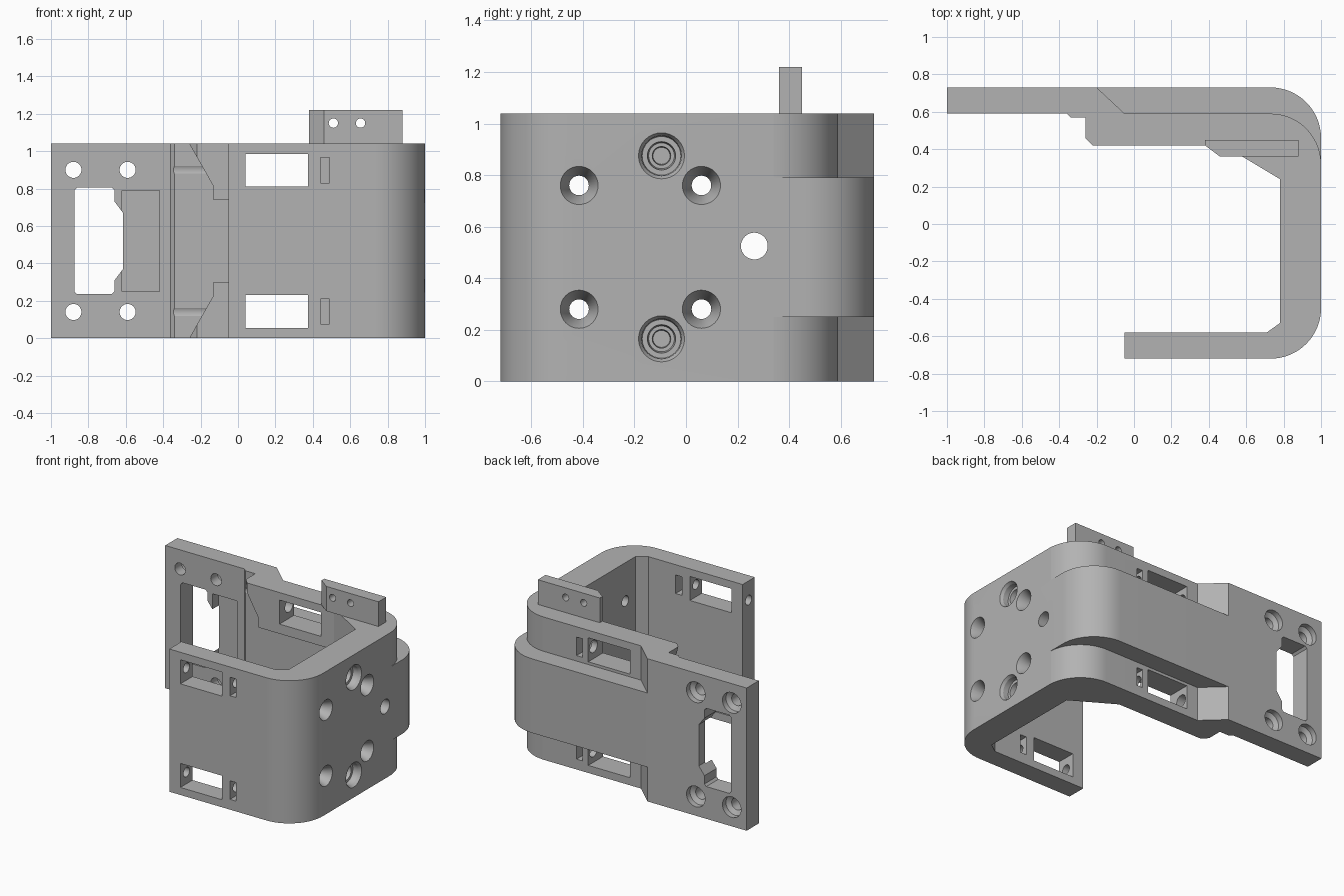
import bpy, bmesh, math
from mathutils import Vector

cube = bpy.data.objects.get("Cube")
if cube:
    bpy.data.objects.remove(cube, do_unlink=True)

HEIGHT = 1.04
grey = bpy.data.materials.new("matte grey")
grey.use_nodes = True
colour = (0.45, 0.45, 0.45, 1)
grey.diffuse_color = colour
grey.node_tree.nodes["Principled BSDF"].inputs["Base Color"].default_value = colour


def place(axis, a, b, depth):
    """Put a flat point (a, b) at a depth along the given axis."""
    return {"x": (depth, a, b), "y": (a, depth, b), "z": (a, b, depth)}[axis]


def loft(name, rings):
    """Closed solid through a list of matching point rings."""
    bm = bmesh.new()
    loops = [[bm.verts.new(p) for p in ring] for ring in rings]
    for low, high in zip(loops, loops[1:]):
        n = len(low)
        for i in range(n):
            j = (i + 1) % n
            bm.faces.new((low[i], low[j], high[j], high[i]))
    bm.faces.new(loops[0][::-1])
    bm.faces.new(loops[-1])
    bmesh.ops.recalc_face_normals(bm, faces=bm.faces)
    mesh = bpy.data.meshes.new(name)
    bm.to_mesh(mesh)
    bm.free()
    mesh.materials.append(grey)
    obj = bpy.data.objects.new(name, mesh)
    bpy.context.scene.collection.objects.link(obj)
    return obj


def prism(name, axis, points, low, high):
    return loft(name, [[place(axis, a, b, d) for a, b in points] for d in (low, high)])


def box(name, axis, a0, a1, b0, b1, low, high):
    return prism(name, axis, [(a0, b0), (a1, b0), (a1, b1), (a0, b1)], low, high)


def turned(name, axis, a, b, profile, sides=32):
    """Round cutter from (depth, radius) steps along an axis."""
    angles = [math.tau * i / sides for i in range(sides)]
    return loft(name, [[place(axis, a + r * math.cos(t), b + r * math.sin(t), d)
                        for t in angles] for d, r in profile])


def arc(cx, cy, r, start, end, steps=16):
    angles = [math.radians(start + (end - start) * i / steps) for i in range(steps + 1)]
    return [(cx + r * math.cos(t), cy + r * math.sin(t)) for t in angles]


def finish(obj, cutters):
    """Cut the object, drop the cutters and shade it."""
    for cutter in cutters:
        cutter.hide_render = True
        mod = obj.modifiers.new(cutter.name, "BOOLEAN")
        mod.operation = "DIFFERENCE"
        mod.solver = "EXACT"
        mod.object = cutter
    graph = bpy.context.evaluated_depsgraph_get()
    mesh = bpy.data.meshes.new_from_object(obj.evaluated_get(graph))
    obj.modifiers.clear()
    obj.data = mesh
    for cutter in cutters:
        bpy.data.objects.remove(cutter, do_unlink=True)
    bpy.ops.object.select_all(action="DESELECT")
    obj.select_set(True)
    bpy.context.view_layer.objects.active = obj
    bpy.ops.object.shade_smooth_by_angle(angle=math.radians(25))


# Main wrap-around bracket
outline = [(-1, 0.73)] + arc(0.73, 0.46, 0.27, 90, 0) + arc(0.73, -0.45, 0.27, 0, -90)
outline += [(-0.05, -0.72), (-0.05, -0.58), (0.71, -0.58), (0.78, -0.53),
            (0.78, 0.24), (0.48, 0.42), (-0.22, 0.42), (-0.26, 0.46),
            (-0.26, 0.57), (-0.34, 0.57), (-0.36, 0.59), (-1, 0.59)]
bracket = prism("bracket_body", "z", outline, 0, HEIGHT)
cuts = []

# Stepped-in outer bands at top and bottom
relief = [(-0.221, 0.75), (-0.05, 0.59)] + arc(0.73, 0.32, 0.27, 90, 4)
relief += [(1.1, 0.33), (1.1, 0.75)]
for low, high in ((-0.1, 0.25), (0.79, 1.2)):
    cuts.append(prism("band_relief", "z", relief, low, high))

# Recess behind the raised middle band, with slanted ends
upper = [(-0.3, 1.06), (-0.272, 1.06), (-0.13, 0.81), (-0.13, 0.74), (0.6, 0.74)]
lower = [(x, HEIGHT - z) for x, z in reversed(upper)]
cuts.append(prism("inner_recess", "y", upper + lower, 0.3, 0.57))
corner = [(0.5, 0.2), (0.78, 0.2), (0.78, 0.5), (0.71, 0.57), (0.5, 0.57)]
cuts.append(prism("corner_recess", "z", corner, 0.3, 0.74))

# Features mirrored between the top and bottom
for flip in (False, True):
    def z(height):
        return HEIGHT - height if flip else height

    # Strap windows and nut slots in both arms
    cuts.append(box("window", "y", 0.04, 0.375, z(0.81), z(0.985), -0.9, 0.9))
    cuts.append(box("front_slot", "y", 0.44, 0.49, z(0.83), z(0.965), -0.9, -0.4))
    cuts.append(box("rear_slot", "y", 0.42, 0.47, z(0.83), z(0.965), 0.46, 0.7))
    # Long screw holes running through the arm ends
    cuts.append(turned("front_bore", "x", -0.65, z(0.9), [(-0.2, 0.035), (0.46, 0.035)]))
    cuts.append(turned("rear_bore", "x", 0.53, z(0.9), [(-0.35, 0.045), (0.44, 0.045)]))
    # Countersunk plate holes
    for x in (-0.88, -0.59):
        cuts.append(turned("plate_hole", "y", x, z(0.9),
                           [(0.5, 0.043), (0.67, 0.043), (0.69, 0.075), (0.8, 0.075)]))
    # Countersunk side holes
    for y in (-0.415, 0.06):
        cuts.append(turned("side_hole", "x", y, z(0.76),
                           [(0.6, 0.038), (0.92, 0.038), (1.0, 0.074), (1.02, 0.083)]))
    # Stepped blind side sockets
    cuts.append(turned("side_socket", "x", -0.095, z(0.875),
                       [(0.86, 0.033), (0.9, 0.036), (0.9, 0.05), (0.94, 0.055),
                        (0.94, 0.075), (0.98, 0.078), (1.01, 0.095)]))

# Cable hole in the side wall
cuts.append(turned("cable_hole", "x", 0.265, 0.525, [(0.3, 0.052), (1.1, 0.052)]))

# Plate opening and the shallow pocket beside it
opening = [(-0.875, 0.25), (-0.86, 0.235), (-0.675, 0.235), (-0.66, 0.25),
           (-0.66, 0.31), (-0.615, 0.37)]
opening += [(x, HEIGHT - h) for x, h in reversed(opening)]
cuts.append(prism("plate_opening", "y", opening, 0.5, 0.8))
cuts.append(box("plate_pocket", "y", -0.62, -0.42, 0.25, 0.79, 0.5, 0.66))
finish(bracket, cuts)

# Upright tab with two small holes
tab = prism("top_tab", "z", [(0.38, 0.45), (0.38, 0.42), (0.46, 0.36),
                             (0.88, 0.36), (0.88, 0.45)], HEIGHT, 1.22)
finish(tab, [turned("tab_hole", "y", x, 1.15, [(0.3, 0.025), (0.5, 0.025)], 24)
             for x in (0.51, 0.655)])
